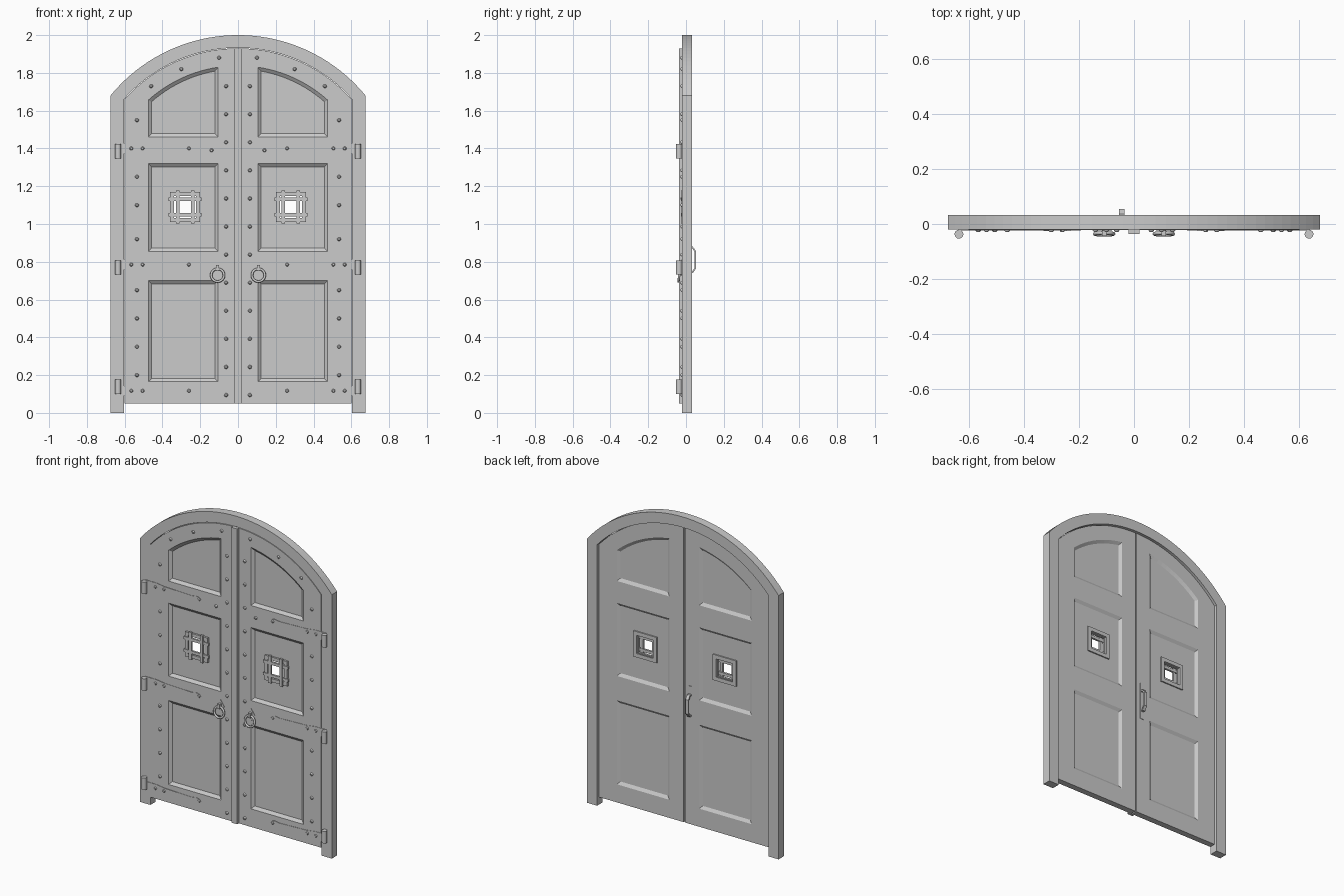
import bpy, bmesh, math
from mathutils import Vector

if "Cube" in bpy.data.objects:
    bpy.data.objects.remove(bpy.data.objects["Cube"])

grey = bpy.data.materials.new("weathered_grey")
grey.diffuse_color = (0.6, 0.6, 0.6, 1)
grey.use_nodes = True
grey.node_tree.nodes["Principled BSDF"].inputs["Base Color"].default_value = grey.diffuse_color
CZ = 1.128            # shared centre height of all arches
FRONT, BACK = -0.021, 0.018   # door faces


def finish(ob, mirror=True, smooth=False):
    """Material, baked transform, optional smoothing and mirroring across x."""
    ob.data.transform(ob.matrix_basis)
    ob.matrix_basis.identity()
    ob.data.materials.clear()
    ob.data.materials.append(grey)
    if smooth:
        bpy.ops.object.select_all(action='DESELECT')
        ob.select_set(True)
        bpy.context.view_layer.objects.active = ob
        bpy.ops.object.shade_smooth_by_angle(angle=math.radians(40))
    if mirror:
        ob.modifiers.new("Mirror", 'MIRROR').use_mirror_merge = False
    return ob


def from_bm(bm, name, **kw):
    bmesh.ops.recalc_face_normals(bm, faces=bm.faces[:])
    me = bpy.data.meshes.new(name)
    bm.to_mesh(me)
    bm.free()
    ob = bpy.data.objects.new(name, me)
    bpy.context.collection.objects.link(ob)
    return finish(ob, **kw)


def arc(r, x0, x1, n):
    """Points (x, z) on the shared arch between two x positions."""
    a0, a1 = math.asin(x0 / r), math.asin(x1 / r)
    return [(r * math.sin(a0 + (a1 - a0) * i / n),
             CZ + r * math.cos(a0 + (a1 - a0) * i / n)) for i in range(n + 1)]


def rect(x0, x1, z0, z1):
    return [(x0, z0), (x1, z0), (x1, z1), (x0, z1)]


def inset(pts, d):
    """Mitred inward offset of a counter-clockwise outline."""
    out = []
    for i, p in enumerate(pts):
        p = Vector(p)
        e0 = (p - Vector(pts[i - 1])).normalized()
        e1 = (Vector(pts[(i + 1) % len(pts)]) - p).normalized()
        n0, n1 = Vector((-e0.y, e0.x)), Vector((-e1.y, e1.x))
        out.append(tuple(p + (n0 + n1) * d / (1 + n0.dot(n1))))
    return out


def loop(bm, pts, y):
    vs = [bm.verts.new((x, y, z)) for x, z in pts]
    return vs, [bm.edges.new((vs[i - 1], vs[i])) for i in range(len(vs))]


def bridge(bm, a, b):
    for i in range(len(a)):
        bm.faces.new((a[i - 1], a[i], b[i], b[i - 1]))


def prism(name, pts, y0, y1, **kw):
    bm = bmesh.new()
    a, b = loop(bm, pts, y0)[0], loop(bm, pts, y1)[0]
    bridge(bm, a, b)
    bm.faces.new(a)
    bm.faces.new(b)
    return from_bm(bm, name, **kw)


# Arched outer frame
prism("door_frame",
      [(-0.675, 0)] + arc(0.872, -0.675, 0.675, 40) + [(0.675, 0), (0.603, 0)]
      + arc(0.805, 0.603, -0.603, 40) + [(-0.603, 0)], -0.02, 0.033, mirror=False)

# Door leaf with bevelled panels on both faces and a window hole
WX, WZ, WH = 0.28, 1.09, 0.062
outline = [(0.004, 0.05), (0.6, 0.05)] + arc(0.802, 0.6, 0.004, 20)
window = rect(WX - WH, WX + WH, WZ - WH, WZ + WH)
panels = [rect(0.105, 0.475, 0.165, 0.70), rect(0.105, 0.475, 0.855, 1.32),
          [(0.105, 1.46), (0.475, 1.46)] + arc(0.71, 0.475, 0.105, 12)]
bm = bmesh.new()
rims, holes = [], []
for y, yp in ((FRONT, FRONT + 0.014), (BACK, BACK - 0.012)):
    rim, edges = loop(bm, outline, y)
    rims.append(rim)
    for i, p in enumerate(panels):
        a, ea = loop(bm, p, y)
        b, eb = loop(bm, inset(p, 0.018), yp)
        bridge(bm, a, b)
        edges += ea
        if i == 1:
            h, eh = loop(bm, window, yp)
            holes.append(h)
            bmesh.ops.triangle_fill(bm, edges=eb + eh, use_beauty=True, normal=(0, 1, 0))
        else:
            bm.faces.new(b)
    bmesh.ops.triangle_fill(bm, edges=edges, use_beauty=True, normal=(0, 1, 0))
bridge(bm, *rims)
bridge(bm, *holes)
from_bm(bm, "door_leaf")

# Centre cover strip
prism("centre_strip", rect(-0.02, 0.02, 0.05, 1.93), -0.037, -0.0195, mirror=False)


# Window surrounds and grille bars
def surround(name, outer, inner, y0, y1):
    bm = bmesh.new()
    o = rect(WX - outer, WX + outer, WZ - outer, WZ + outer)
    n = rect(WX - inner, WX + inner, WZ - inner, WZ + inner)
    r = [loop(bm, p, y)[0] for p, y in ((o, y0), (o, y1), (n, y1), (n, y0))]
    for i in range(4):
        bridge(bm, r[i - 1], r[i])
    from_bm(bm, name)


surround("window_surround_front", 0.079, 0.058, -0.019, -0.006)
surround("window_surround_back", 0.082, 0.058, 0.005, 0.014)
for d in (-0.04, 0.04):
    prism("grille_bar_upright", rect(WX + d - 0.009, WX + d + 0.009, WZ - 0.087, WZ + 0.087), -0.026, -0.013)
    prism("grille_bar_cross", rect(WX - 0.087, WX + 0.087, WZ + d - 0.009, WZ + d + 0.009), -0.023, -0.010)

# Strap hinges with knuckles
HINGES = ((1.40, 1.385), (0.785, 0.77), (0.117, 0.138))
half = [(0.636, 0.026), (0.56, 0.026), (0.50, 0.018), (0.31, 0.012), (0.275, 0.018), (0.255, 0.012)]
for zs, zk in HINGES:
    pts = [(x, zs + h) for x, h in half] + [(0.245, zs)] + [(x, zs - h) for x, h in reversed(half)]
    prism("strap_hinge", pts, -0.0235, -0.0195)
    bpy.ops.mesh.primitive_cylinder_add(vertices=16, radius=0.016, depth=0.076, location=(0.635, -0.037, zk))
    k = bpy.context.object
    k.name = "hinge_knuckle"
    finish(k, smooth=True)

# Domed studs along the stiles, arch and straps
studs = [(0.535, z) for z in (0.20, 0.35, 0.50, 0.65, 0.92, 1.10, 1.25, 1.55)]
studs += [(0.063, 1.73 - 0.1487 * i) for i in range(12)] + [(0.14, 1.39)]
studs += [(0.46, 1.73), (0.30, 1.82), (0.10, 1.88)]
studs += [(x, zs) for zs, _ in HINGES for x in (0.565, 0.505, 0.26)]
bm = bmesh.new()
for x, z in studs:
    rings = [loop(bm, [(x + 0.0105 * math.cos(a) * math.cos(t), z + 0.0105 * math.cos(a) * math.sin(t))
                       for t in [math.tau * i / 10 for i in range(10)]],
                  FRONT + 0.001 - 0.010 * math.sin(a))[0] for a in (0, 0.5, 1.0)]
    bridge(bm, rings[0], rings[1])
    bridge(bm, rings[1], rings[2])
    bm.faces.new(rings[2])
    bm.faces.new(rings[0])
from_bm(bm, "studs", smooth=True)

# Ring pulls with diamond plate and holder
HX = 0.108
prism("ring_plate", [(HX - 0.028, 0.765), (HX, 0.725), (HX + 0.028, 0.765), (HX, 0.805)], -0.0235, -0.0195)
prism("ring_holder", rect(HX - 0.008, HX + 0.008, 0.752, 0.782), -0.044, -0.02)
bpy.ops.mesh.primitive_torus_add(major_radius=0.034, minor_radius=0.0065, major_segments=28, minor_segments=10,
                                 location=(HX, -0.036, 0.729), rotation=(math.radians(84), 0, 0))
ring = bpy.context.object
ring.name = "ring_pull"
finish(ring, smooth=True)

# Bow handle on the back of the left leaf
prism("handle_plate", rect(-0.056, -0.032, 0.69, 0.93), 0.0175, 0.021, mirror=False)
bow = [(0.02, 0.74), (0.036, 0.74), (0.054, 0.765), (0.054, 0.855), (0.036, 0.88), (0.02, 0.88),
       (0.02, 0.871), (0.033, 0.871), (0.046, 0.851), (0.046, 0.769), (0.033, 0.749), (0.02, 0.749)]
bm = bmesh.new()
sides = [[bm.verts.new((x, y, z)) for y, z in bow] for x in (-0.054, -0.034)]
bridge(bm, *sides)
for s in sides:
    bm.faces.new(s)
from_bm(bm, "bow_handle", mirror=False)
